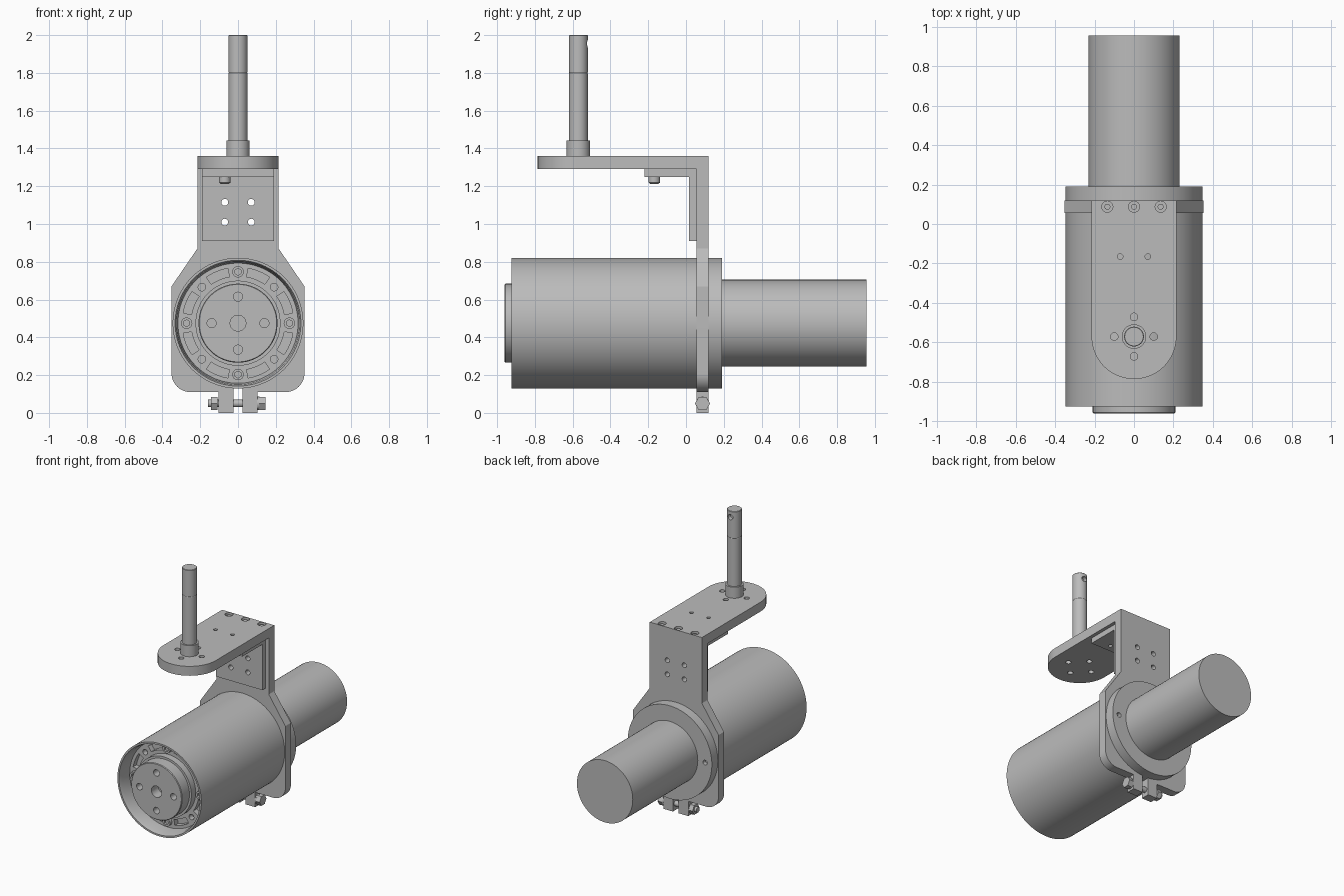
import bpy, bmesh
from math import pi, sin, cos, radians
from mathutils import Matrix, Vector

if "Cube" in bpy.data.objects:
    bpy.data.objects.remove(bpy.data.objects["Cube"], do_unlink=True)

grey = bpy.data.materials.new("machined_grey")
grey.use_nodes = True
grey.diffuse_color = (0.5, 0.5, 0.5, 1)
grey.node_tree.nodes["Principled BSDF"].inputs["Base Color"].default_value = (0.5, 0.5, 0.5, 1)

AXIS_Z = 0.475            # height of the drive axis
SHAFT_Y = -0.57           # position of the upright shaft
PLATE = (0.055, 0.12)     # clamp plate front and back
TURN = {"x": Matrix.Rotation(pi / 2, 4, "Y"),
        "y": Matrix.Rotation(-pi / 2, 4, "X"),
        "z": Matrix.Identity(4)}


def finish(name, bm):
    bmesh.ops.remove_doubles(bm, verts=bm.verts, dist=1e-5)
    bmesh.ops.recalc_face_normals(bm, faces=bm.faces)
    mesh = bpy.data.meshes.new(name)
    bm.to_mesh(mesh)
    bm.free()
    mesh.materials.append(grey)
    ob = bpy.data.objects.new(name, mesh)
    bpy.context.collection.objects.link(ob)
    return ob


def add_rod(bm, axis, centre, r, length, sides=32):
    """Cylinder centred on a point; the length runs along the axis."""
    bmesh.ops.create_cone(bm, cap_ends=True, segments=sides, radius1=r, radius2=r,
                          depth=length, matrix=Matrix.Translation(centre) @ TURN[axis])


def add_box(bm, lo, hi):
    lo, hi = Vector(lo), Vector(hi)
    bmesh.ops.create_cube(bm, size=1, matrix=Matrix.Translation((lo + hi) / 2)
                          @ Matrix.Diagonal((*(hi - lo), 1)))


def rod(name, *args, **kw):
    bm = bmesh.new()
    add_rod(bm, *args, **kw)
    return finish(name, bm)


def turned(name, profile, axis, centre):
    """Spin (radius, distance along axis) points into a solid."""
    bm = bmesh.new()
    verts = [bm.verts.new((r, 0, d)) for r, d in profile]
    edges = [bm.edges.new(pair) for pair in zip(verts, verts[1:])]
    bmesh.ops.spin(bm, geom=verts + edges, cent=(0, 0, 0), axis=(0, 0, 1),
                   angle=2 * pi, steps=96)
    bmesh.ops.transform(bm, verts=bm.verts, matrix=Matrix.Translation(centre) @ TURN[axis])
    return finish(name, bm)


def add_slab(bm, outline, plane, lo, hi):
    """Extrude a flat outline, drawn in xz or xy, between two depths."""
    put = (lambda a, b, d: (a, d, b)) if plane == "xz" else (lambda a, b, d: (a, b, d))
    low = [bm.verts.new(put(a, b, lo)) for a, b in outline]
    high = [bm.verts.new(put(a, b, hi)) for a, b in outline]
    bm.faces.new(low)
    bm.faces.new(high[::-1])
    for i in range(len(low)):
        j = (i + 1) % len(low)
        bm.faces.new((low[j], low[i], high[i], high[j]))


def slab(name, *args):
    bm = bmesh.new()
    add_slab(bm, *args)
    return finish(name, bm)


def arc(cx, cy, r, start, end, steps=12):
    angles = [radians(start + (end - start) * i / steps) for i in range(steps + 1)]
    return [(cx + r * cos(a), cy + r * sin(a)) for a in angles]


def boolean(ob, bm, operation="DIFFERENCE"):
    tool = finish("helper", bm)
    tool.hide_render = True
    mod = ob.modifiers.new("cut", "BOOLEAN")
    mod.operation, mod.object, mod.solver = operation, tool, "EXACT"
    bpy.context.view_layer.objects.active = ob
    bpy.ops.object.modifier_apply(modifier=mod.name)
    bpy.data.objects.remove(tool, do_unlink=True)


def drill(ob, axis, centres, r, depth, sides=24):
    bm = bmesh.new()
    for c in centres:
        add_rod(bm, axis, c, r, depth, sides)
    boolean(ob, bm)


def ring(r, y, start=0, count=4):
    """Points around the drive axis."""
    return [(x, y, z) for x, z in arc(0, AXIS_Z, r, start, start + 360, count)[:-1]]


# Drive housing: open cup at the front, recessed face inside
FACE = -0.82
housing = turned("drive_housing", [(0, FACE), (0.318, FACE), (0.325, -0.9), (0.333, -0.925),
                                   (0.346, -0.925), (0.346, 0.12), (0, 0.12)],
                 "y", (0, 0, AXIS_Z))
slots = bmesh.new()
for k in range(8):
    mid = 22.5 + 45 * k
    outline = arc(0, AXIS_Z, 0.295, mid - 12, mid + 12) + arc(0, AXIS_Z, 0.25, mid + 12, mid - 12)
    add_slab(slots, outline, "xz", FACE - 0.03, FACE + 0.04)
boolean(housing, slots)
drill(housing, "y", ring(0.27, FACE, 45), 0.02, 0.08)

# Socket screws on the recessed face
for i, p in enumerate(ring(0.272, FACE - 0.01)):
    screw = rod(f"face_screw_{i + 1}", "y", p, 0.03, 0.03)
    drill(screw, "y", [(p[0], p[1] - 0.015, p[2])], 0.018, 0.03, 6)

# Output hub with bolt holes
hub = turned("output_hub", [(0, -0.96), (0.205, -0.96), (0.209, -0.955), (0.209, -0.87),
                            (0.225, -0.87), (0.225, FACE + 0.01), (0, FACE + 0.01)],
             "y", (0, 0, AXIS_Z))
drill(hub, "y", ring(0.14, -0.96), 0.024, 0.12)
drill(hub, "y", [(0, -0.96, AXIS_Z)], 0.042, 0.16)

# Rear flange and motor
flange = rod("rear_flange", "y", (0, 0.155, AXIS_Z), 0.346, 0.07, sides=96)
drill(flange, "y", ring(0.29, 0.19, 0, 2), 0.018, 0.06)
rod("motor", "y", (0, 0.57, AXIS_Z), 0.23, 0.77, sides=96)

# Clamp plate: rounded lower corners, tapering to the upright column
right_half = arc(0.252, 0.21, 0.1, -90, 0) + [(0.352, 0.67), (0.215, 0.87), (0.215, 1.36)]
outline = right_half + [(-x, z) for x, z in reversed(right_half)]
clamp = slab("clamp_plate", outline, "xz", *PLATE)
gap = bmesh.new()
add_box(gap, (-0.024, 0, 0), (0.024, 0.2, 0.2))
boolean(clamp, gap)
wall_holes = [(x, 0.07, z) for x in (-0.07, 0.07) for z in (1.01, 1.115)]
drill(clamp, "y", wall_holes, 0.018, 0.3)
drill(clamp, "z", [(x, 0.0875, 1.36) for x in (-0.135, 0, 0.135)], 0.028, 0.06)
for i in (-1, 0, 1):
    rod(f"top_screw_{i + 2}", "z", (0.135 * i, 0.0875, 1.335), 0.015, 0.03)

# Clamp ears and pinch bolt
for side, s in (("right", -1), ("left", 1)):
    ear = bmesh.new()
    x = sorted((s * 0.024, s * 0.103))
    add_box(ear, (x[0], PLATE[0], 0), (x[1], PLATE[1], 0.13))
    finish(f"clamp_ear_{side}", ear)
BOLT = Vector((0, 0.0875, 0.05))
rod("pinch_bolt", "x", BOLT + Vector((-0.01, 0, 0)), 0.02, 0.3)
rod("pinch_nut", "x", BOLT + Vector((-0.126, 0, 0)), 0.04, 0.034, sides=6)
rod("pinch_washer", "x", BOLT + Vector((0.107, 0, 0)), 0.036, 0.012)
rod("pinch_head", "x", BOLT + Vector((0.128, 0, 0)), 0.04, 0.034, sides=6)

# Cantilever arm with a round end
arm_outline = [(0.215, PLATE[0]), (-0.215, PLATE[0])] + arc(0, SHAFT_Y, 0.215, 180, 360, 40)
arm = slab("cantilever_arm", arm_outline, "xy", 1.29, 1.36)
drill(arm, "z", [(x, SHAFT_Y + y, 1.32) for x, y in arc(0, 0, 0.1, 0, 360, 4)[:-1]], 0.019, 0.2)
arm_holes = [(x, -0.165, 1.3) for x in (-0.07, 0.07)]
drill(arm, "z", arm_holes, 0.014, 0.3)

# Inner corner bracket
bracket = bmesh.new()
add_box(bracket, (-0.19, 0.015, 0.91), (0.19, PLATE[0], 1.29))
corner = finish("corner_bracket_wall", bracket)
drill(corner, "y", wall_holes, 0.018, 0.3)
bracket = bmesh.new()
add_box(bracket, (-0.19, -0.22, 1.25), (0.19, 0.015, 1.29))
shelf = finish("corner_bracket_shelf", bracket)
drill(shelf, "z", arm_holes[1:], 0.014, 0.3)
turned("bracket_screw", [(0, 1.212), (0.022, 1.212), (0.031, 1.22), (0.031, 1.25), (0, 1.25)],
       "z", (-0.07, -0.168, 0))

# Upright shaft with collar, thin groove and a cross hole near the top
shaft = turned("upright_shaft", [(0, 1.3), (0.05, 1.3), (0.05, 1.797), (0.048, 1.8),
                                 (0.05, 1.803), (0.05, 1.997), (0.047, 2.0), (0, 2.0)],
               "z", (0, SHAFT_Y, 0))
drill(shaft, "y", [(0, SHAFT_Y + 0.05, 1.955)], 0.02, 0.06)
rod("shaft_collar", "z", (0, SHAFT_Y, 1.4), 0.062, 0.085, sides=48)

# Smooth the round parts, keep machined edges sharp
bpy.ops.object.select_all(action="DESELECT")
for ob in bpy.context.collection.objects:
    if ob.type == "MESH" and ob.data.materials and ob.data.materials[0] == grey:
        ob.select_set(True)
        bpy.context.view_layer.objects.active = ob
bpy.ops.object.shade_smooth_by_angle(angle=radians(30))
